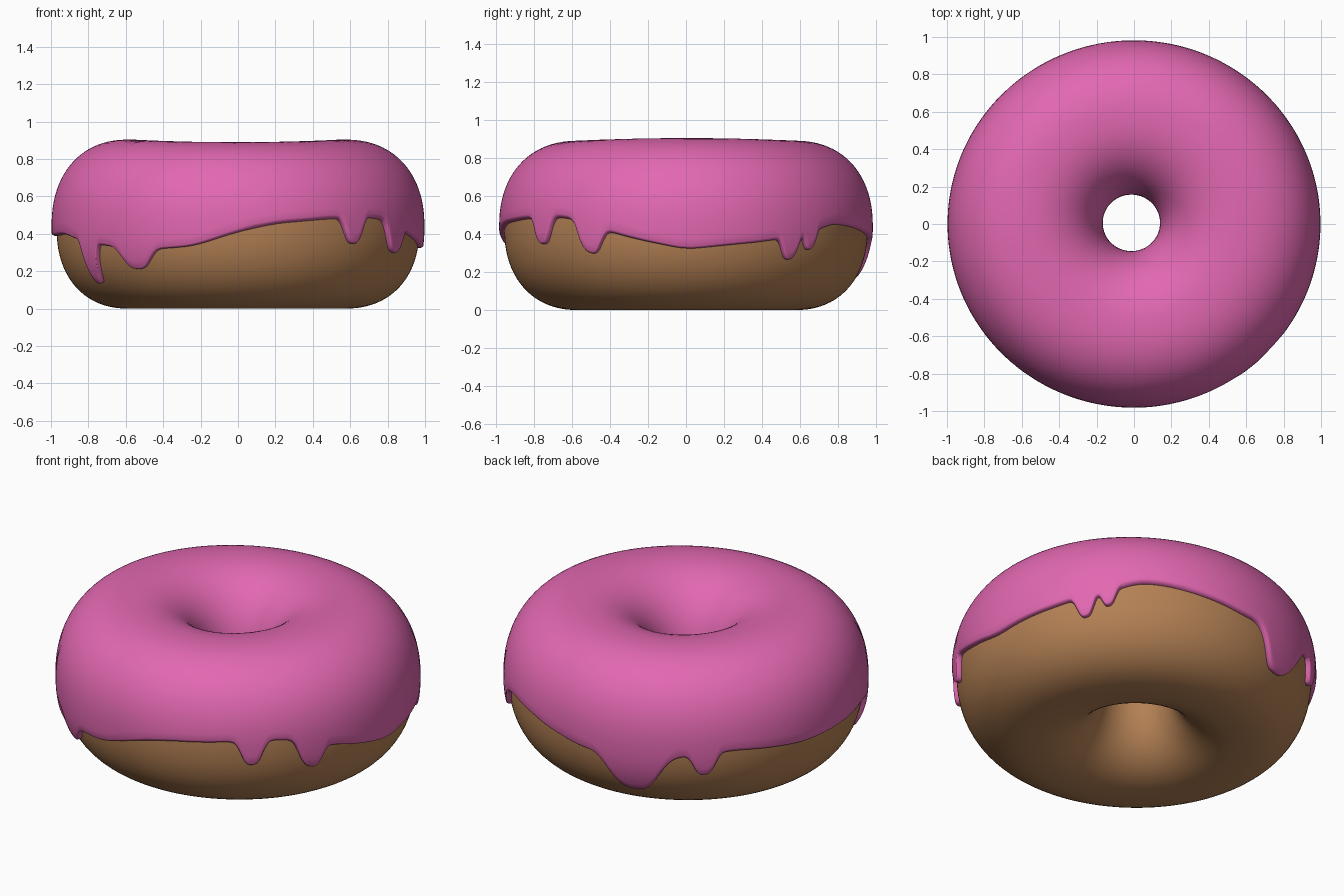
import bpy
import bmesh
from math import sin, cos, asin, pi, radians, sqrt, exp, copysign

cube = bpy.data.objects.get("Cube")
if cube:
    bpy.data.objects.remove(cube, do_unlink=True)

RING, HALF_WIDTH, HALF_HEIGHT = 0.575, 0.395, 0.435
FULLNESS = 2 / 2.25  # superellipse power of the tube section
THICKNESS = 0.027
ROUNDING = 0.035     # arc over which the icing lip curls onto the dough


def make_material(name, color):
    mat = bpy.data.materials.new(name)
    mat.use_nodes = True
    mat.diffuse_color = (*color, 1)
    shader = mat.node_tree.nodes["Principled BSDF"]
    shader.inputs["Base Color"].default_value = (*color, 1)
    shader.inputs["Roughness"].default_value = 0.5
    return mat


def fuller(value):
    return copysign(abs(value) ** FULLNESS, value)


def ring_point(theta, phi, offset=0.0):
    """Point on the slightly uneven ring; phi runs round the tube from outside."""
    across, up = fuller(cos(phi)), fuller(sin(phi))
    radius = RING + (HALF_WIDTH + offset) * across
    return (radius * cos(theta) - 0.007 * (1 - across),
            0.985 * radius * sin(theta) + 0.003 * (1 - across),
            HALF_HEIGHT + (HALF_HEIGHT + offset) * up
            + 0.007 * max(0.0, up) * cos(2 * theta))


def phi_at_height(z):
    """Tube angle on the outer side whose surface height is z."""
    rise = (z - HALF_HEIGHT) / HALF_HEIGHT
    return asin(copysign(abs(rise) ** (1 / FULLNESS), rise))


def build_surface(name, columns, close_tube, material):
    """Skin a closed loop of point columns."""
    bm = bmesh.new()
    grid = [[bm.verts.new(p) for p in column] for column in columns]
    rows = len(grid[0])
    for i, here in enumerate(grid):
        after = grid[(i + 1) % len(grid)]
        for j in range(rows if close_tube else rows - 1):
            k = (j + 1) % rows
            bm.faces.new((here[j], after[j], after[k], here[k]))
    mesh = bpy.data.meshes.new(name)
    bm.to_mesh(mesh)
    bm.free()
    mesh.shade_smooth()
    mesh.materials.append(material)
    obj = bpy.data.objects.new(name, mesh)
    bpy.context.collection.objects.link(obj)
    return obj


# Icing hem: angle in degrees and height of the wavy outer edge
HEM = [(0, .32), (12, .34), (25, .36), (45, .41), (51, .45), (58, .45),
       (68, .43), (80, .40), (90, .37), (117, .385), (140, .42), (165, .385),
       (190, .39), (200, .40), (212, .36), (225, .335), (245, .32),
       (256, .335), (270, .41), (282, .455), (300, .48), (320, .485),
       (333, .42), (345, .37), (360, .32)]

# Drips: angle, half width, length
DRIPS = [(34.6, 3.3, .115), (42.3, 2.6, .085), (107.5, 9.5, .21),
         (130.5, 4, .12), (215.6, 3.4, .21), (235.7, 6, .11),
         (309, 4, .135), (328.5, 4.6, .14)]


def hem_line(angle):
    angle %= 360
    for (a0, z0), (a1, z1) in zip(HEM, HEM[1:]):
        if angle <= a1:
            return z0 + (z1 - z0) * (angle - a0) / (a1 - a0)


def drip_sum(angle, drips):
    return sum(length * exp(-abs((angle - a) / w) ** 3) for a, w, length in drips)


def outer_edge(angle):
    base = sum(hem_line(angle + d) for d in range(-4, 5)) / 9
    return base - drip_sum(angle, DRIPS)


def inner_edge(angle):
    wave = 0.015 * sin(radians(3 * angle))
    return 0.415 + wave - drip_sum(angle, [(305, 12, .1)])


def icing_column(angle, rows=44, lip=5):
    start = phi_at_height(outer_edge(angle))
    end = pi - phi_at_height(inner_edge(angle))
    curl = [ROUNDING * (i / lip) ** 2 for i in range(lip)]
    span = end - start - 2 * ROUNDING
    steps = curl + [ROUNDING + span * i / rows for i in range(rows + 1)]
    steps += [end - start - c for c in reversed(curl)]
    column = []
    for step in steps:
        near = min(step, end - start - step, ROUNDING) / ROUNDING
        offset = THICKNESS * sqrt(max(0, 1 - (1 - near) ** 2)) - 0.003 * (1 - near)
        column.append(ring_point(radians(angle), start + step, offset))
    return column


# Dough ring
dough_color = make_material("baked brown", (0.46, 0.22, 0.09))
SIDES, TUBE = 160, 80
dough = [[ring_point(2 * pi * i / SIDES, 2 * pi * j / TUBE) for j in range(TUBE)]
         for i in range(SIDES)]
build_surface("dough", dough, True, dough_color)

# Pink icing shell with drips
icing_color = make_material("pink icing", (0.76, 0.138, 0.44))
COLUMNS = 1080
icing = [icing_column(360 * i / COLUMNS) for i in range(COLUMNS)]
build_surface("icing", icing, False, icing_color)
